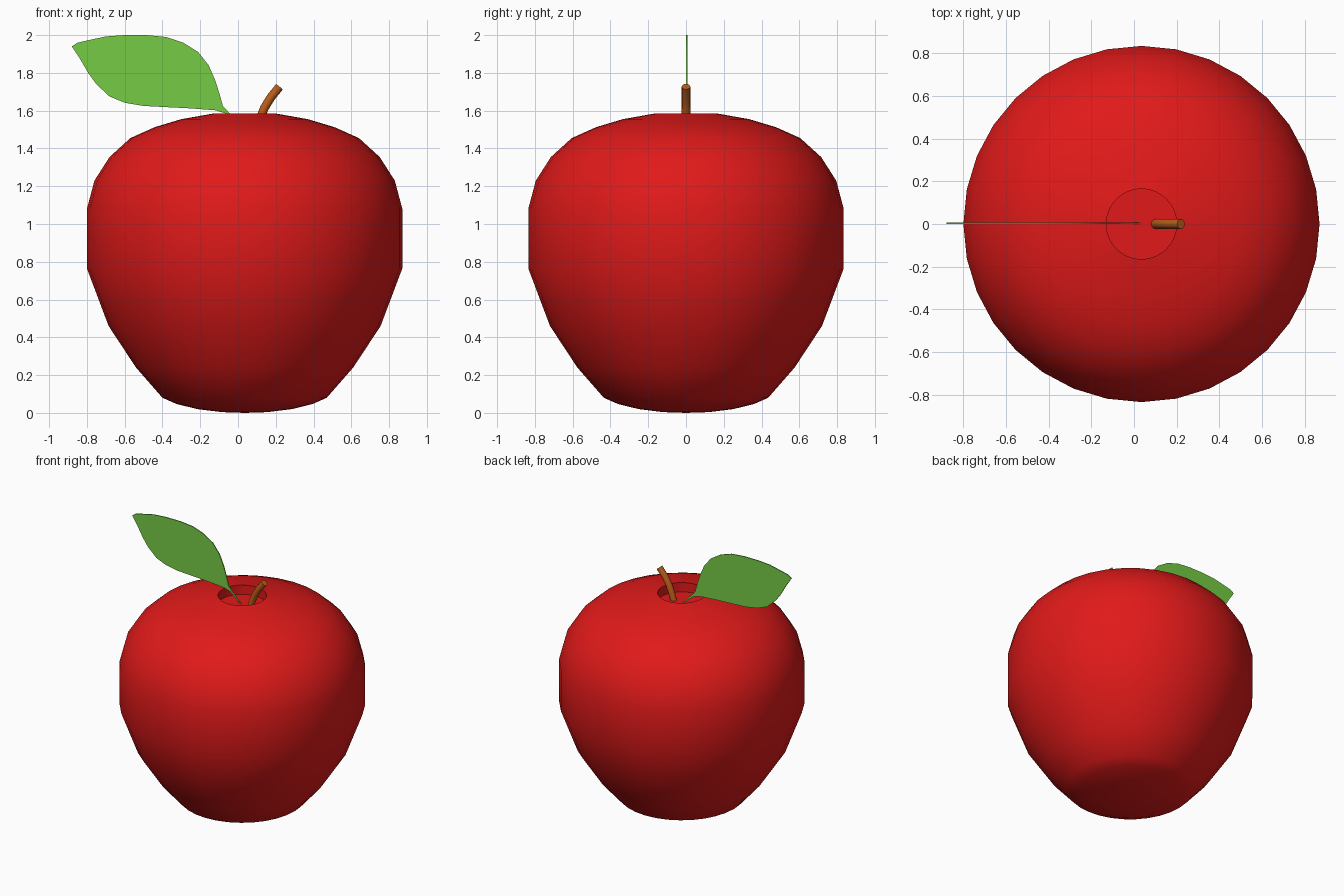
import bpy, bmesh, math
from mathutils import Vector

if "Cube" in bpy.data.objects:
    bpy.data.objects.remove(bpy.data.objects["Cube"])

CX = 0.035   # apple axis


def finish(name, bm, color, angle=30):
    bmesh.ops.recalc_face_normals(bm, faces=bm.faces)
    me = bpy.data.meshes.new(name)
    bm.to_mesh(me)
    bm.free()
    ob = bpy.data.objects.new(name, me)
    bpy.context.collection.objects.link(ob)
    mat = bpy.data.materials.new(name + "_colour")
    mat.diffuse_color = (*color, 1)
    mat.use_nodes = True
    mat.node_tree.nodes["Principled BSDF"].inputs["Base Color"].default_value = mat.diffuse_color
    me.materials.append(mat)
    bpy.ops.object.select_all(action='DESELECT')
    bpy.context.view_layer.objects.active = ob
    ob.select_set(True)
    bpy.ops.object.shade_smooth_by_angle(angle=math.radians(angle))
    return ob


def loft(bm, rings):
    for a, b in zip(rings, rings[1:]):
        n = len(a)
        for i in range(n):
            bm.faces.new((a[i], a[(i + 1) % n], b[(i + 1) % n], b[i]))


# Apple body: lathed profile with a domed base and a shallow well on top
profile = [(0.12, 0.004), (0.25, 0.02), (0.36, 0.047), (0.435, 0.08),
           (0.575, 0.24), (0.72, 0.46), (0.835, 0.765), (0.835, 1.08),
           (0.795, 1.23), (0.715, 1.355), (0.605, 1.455), (0.475, 1.513),
           (0.335, 1.555), (0.165, 1.585), (0.165, 1.515)]
SIDES = 32
bm = bmesh.new()
rings = [[bm.verts.new((CX + r * math.cos(2 * math.pi * i / SIDES),
                        r * math.sin(2 * math.pi * i / SIDES), z))
          for i in range(SIDES)] for r, z in profile]
loft(bm, rings)
for ring, z in ((rings[0], 0.0), (rings[-1], 1.515)):
    c = bm.verts.new((CX, 0, z))
    for i in range(SIDES):
        bm.faces.new((ring[i], ring[(i + 1) % SIDES], c))
finish("apple_body", bm, (0.75, 0.01, 0.01))

# Stem: round tube swept along a bent path
path = [Vector((x, 0, z)) for x, z in
        [(0.10, 1.50), (0.118, 1.56), (0.14, 1.615), (0.175, 1.672), (0.22, 1.727)]]
bm = bmesh.new()
rings = []
for k, p in enumerate(path):
    t = (path[min(k + 1, len(path) - 1)] - path[max(k - 1, 0)]).normalized()
    side = Vector((t.z, 0, -t.x))
    rings.append([bm.verts.new(p + 0.023 * (math.cos(a) * side + math.sin(a) * Vector((0, 1, 0))))
                  for a in (2 * math.pi * i / 12 for i in range(12))])
loft(bm, rings)
bm.faces.new(rings[0])
bm.faces.new(rings[-1])
finish("stem", bm, (0.5, 0.11, 0.01), 40)

# Leaf: thin flat blade, upper edge from tip to base, then lower edge back
outline = [(-0.88, 1.94), (-0.85, 1.96), (-0.70, 1.993), (-0.60, 2.0), (-0.48, 2.0),
           (-0.38, 1.99), (-0.29, 1.96), (-0.21, 1.91), (-0.155, 1.84), (-0.12, 1.76),
           (-0.095, 1.68), (-0.08, 1.625), (-0.05, 1.592), (0.03, 1.51), (0.015, 1.515),
           (-0.065, 1.585), (-0.12, 1.602), (-0.25, 1.612), (-0.50, 1.625),
           (-0.60, 1.642), (-0.68, 1.675), (-0.75, 1.74), (-0.79, 1.795), (-0.84, 1.88)]
bm = bmesh.new()
face = bm.faces.new([bm.verts.new((x, 0.001, z)) for x, z in outline])
ext = bmesh.ops.extrude_face_region(bm, geom=[face], use_keep_orig=True)
bmesh.ops.translate(bm, vec=(0, 0.007, 0),
                    verts=[g for g in ext["geom"] if isinstance(g, bmesh.types.BMVert)])
finish("leaf", bm, (0.18, 0.6, 0.06))
